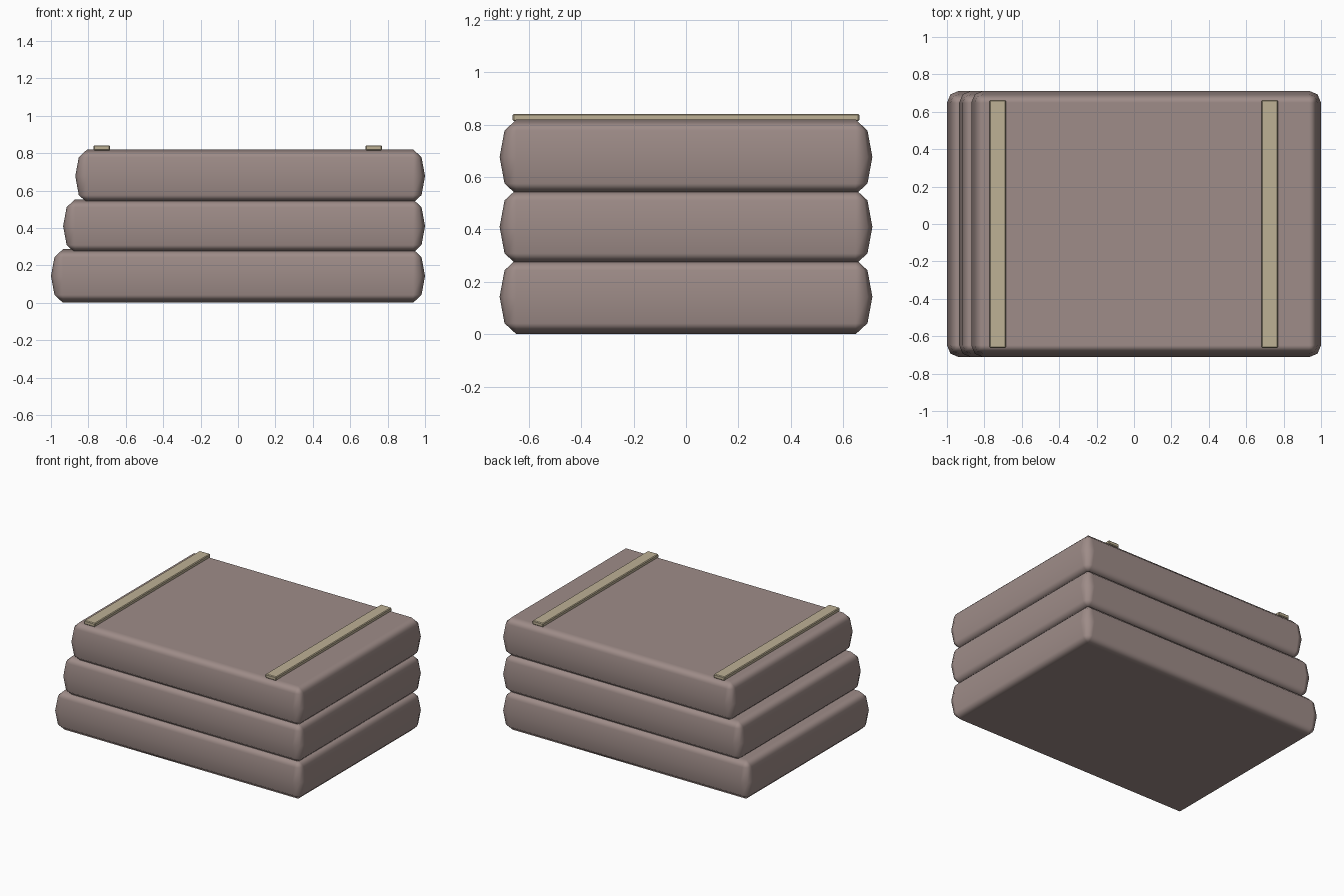
import bpy, bmesh, math

if "Cube" in bpy.data.objects:
    bpy.data.objects.remove(bpy.data.objects["Cube"])


def material(name, rgb):
    m = bpy.data.materials.new(name)
    m.diffuse_color = (*rgb, 1.0)
    m.use_nodes = True
    m.node_tree.nodes["Principled BSDF"].inputs["Base Color"].default_value = m.diffuse_color
    return m


CLOTH = material("dusty mauve cloth", (0.342, 0.262, 0.246))
STRAP = material("pale straw strap", (0.515, 0.440, 0.301))


def finish(name, bm, mat):
    bmesh.ops.recalc_face_normals(bm, faces=bm.faces)
    me = bpy.data.meshes.new(name)
    bm.to_mesh(me)
    bm.free()
    me.materials.append(mat)
    ob = bpy.data.objects.new(name, me)
    bpy.context.collection.objects.link(ob)
    return ob


def cushion(name, x0, x1, half_y, zc, half_h, r=0.064):
    """Slab whose edges follow a two-step rounded profile, bulging at mid height."""
    bm = bmesh.new()
    cx, hx, hy = (x0 + x1) / 2, (x1 - x0) / 2 - r, half_y - r
    rings = []
    for phi in (-90, -45, 0, 45, 90):
        c, s = math.cos(math.radians(phi)), math.sin(math.radians(phi))
        ring = []
        for q, (sx, sy) in enumerate(((1, 1), (-1, 1), (-1, -1), (1, -1))):
            for step in range(3):
                t = math.radians(q * 90 + step * 45)
                ring.append(bm.verts.new((cx + sx * hx + r * c * math.cos(t),
                                          sy * hy + r * c * math.sin(t),
                                          zc + half_h * s)))
        rings.append(ring)
    for a, b in zip(rings, rings[1:]):
        for i in range(12):
            j = (i + 1) % 12
            bm.faces.new((a[i], a[j], b[j], b[i]))
    bm.faces.new(rings[0][::-1])
    bm.faces.new(rings[-1])
    # the corner points of the flat top and bottom collapse to one
    bmesh.ops.remove_doubles(bm, verts=bm.verts, dist=1e-5)
    for f in bm.faces:
        f.smooth = True
    ob = finish(name, bm, CLOTH)
    ob.modifiers.new("flat_panels", 'WEIGHTED_NORMAL').weight = 100


def strap(name, x):
    bm = bmesh.new()
    bmesh.ops.create_cube(bm, size=1)
    for v in bm.verts:
        v.co.x = v.co.x * 0.087 + x
        v.co.y *= 1.324
        v.co.z = v.co.z * 0.028 + 0.828
    bmesh.ops.bevel(bm, geom=bm.edges[:], offset=0.005, segments=1, affect='EDGES')
    finish(name, bm, STRAP)


# Stacked cushions, each one shorter at the left end
for i, level in enumerate(("bottom", "middle", "top")):
    cushion(level + "_cushion", -1 + 0.065 * i, 1.0, 0.712, 0.143 + 0.267 * i, 0.143)

# Straps lying across the top
strap("left_strap", -0.728)
strap("right_strap", 0.726)
